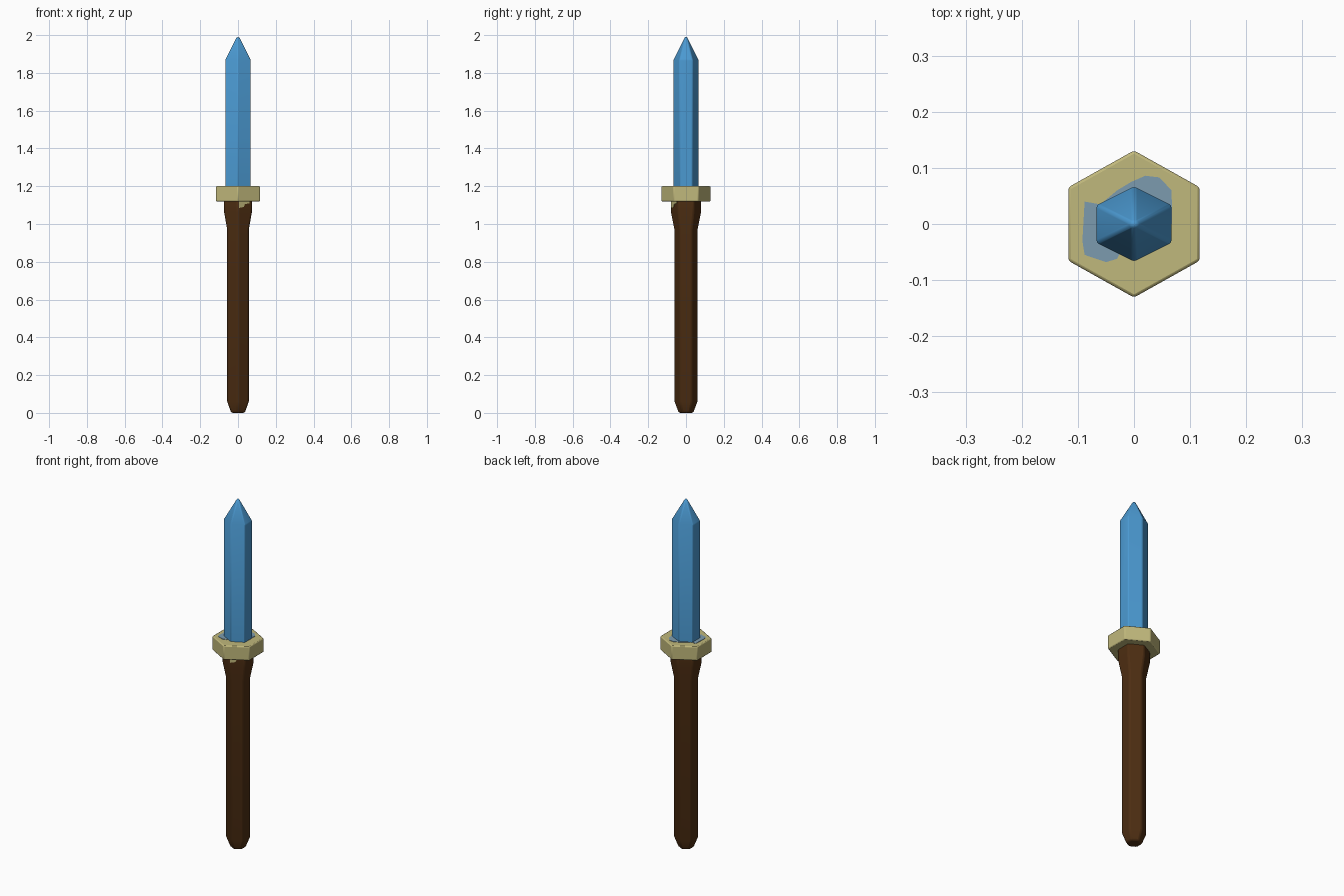
import bpy, bmesh, math

cube = bpy.data.objects.get("Cube")
if cube:
    bpy.data.objects.remove(cube, do_unlink=True)


def material(name, rgb):
    m = bpy.data.materials.new(name)
    m.use_nodes = True
    m.diffuse_color = (*rgb, 1)
    m.node_tree.nodes["Principled BSDF"].inputs["Base Color"].default_value = (*rgb, 1)
    return m


blue = material("blade blue", (0.07, 0.32, 0.64))
khaki = material("guard khaki", (0.53, 0.48, 0.20))
brown = material("grip brown", (0.075, 0.027, 0.006))
stain = material("pale blue stain", (0.20, 0.33, 0.43))


def finish(name, bm, mat, bevel=0):
    bmesh.ops.recalc_face_normals(bm, faces=bm.faces[:])
    mesh = bpy.data.meshes.new(name)
    bm.to_mesh(mesh)
    bm.free()
    mesh.materials.append(mat)
    obj = bpy.data.objects.new(name, mesh)
    bpy.context.collection.objects.link(obj)
    if bevel:
        mod = obj.modifiers.new("soft edges", 'BEVEL')
        mod.width = bevel
        mod.segments = 2
        mod.limit_method = 'ANGLE'
        mod.angle_limit = math.radians(25)
    bpy.ops.object.select_all(action='DESELECT')
    obj.select_set(True)
    bpy.context.view_layer.objects.active = obj
    bpy.ops.object.shade_smooth_by_angle(angle=math.radians(30))
    return obj


def hex_prism(name, profile, mat, bevel, tip=None):
    """Stack six-sided rings (z, half width, half depth), points facing front and back."""
    bm = bmesh.new()
    rings = []
    for z, rx, ry in profile:
        outline = [(0, -ry), (rx, -ry / 2), (rx, ry / 2), (0, ry), (-rx, ry / 2), (-rx, -ry / 2)]
        rings.append([bm.verts.new((x, y, z)) for x, y in outline])
    for low, high in zip(rings, rings[1:]):
        for i in range(6):
            j = (i + 1) % 6
            bm.faces.new((low[i], low[j], high[j], high[i]))
    bm.faces.new(rings[0][::-1])
    if tip:
        apex = bm.verts.new((0, 0, tip))
        for i in range(6):
            bm.faces.new((rings[-1][i], rings[-1][(i + 1) % 6], apex))
    else:
        bm.faces.new(rings[-1])
    return finish(name, bm, mat, bevel)


def plate(name, points, offset, mat):
    """Thin flat patch pushed out along an offset."""
    bm = bmesh.new()
    face = bm.faces.new([bm.verts.new(p) for p in points])
    top = bmesh.ops.extrude_face_region(bm, geom=[face])
    verts = [g for g in top["geom"] if isinstance(g, bmesh.types.BMVert)]
    bmesh.ops.translate(bm, verts=verts, vec=offset)
    return finish(name, bm, mat)


# Grip with tapered pommel and flared collar
hex_prism("grip", [(0, 0.036, 0.04), (0.06, 0.057, 0.063), (0.97, 0.057, 0.063),
                   (1.06, 0.073, 0.081), (1.13, 0.073, 0.081)], brown, 0.008)

# Guard
hex_prism("guard", [(1.12, 0.117, 0.131), (1.2, 0.117, 0.131)], khaki, 0.005)

# Blade with pointed end
hex_prism("blade", [(1.18, 0.067, 0.067), (1.87, 0.067, 0.067)], blue, 0.005, tip=2.003)

# Pale stain around the blade root
outline = [(-0.088, 0.04), (-0.092, -0.03), (-0.088, -0.055), (-0.05, -0.068), (-0.03, -0.062),
           (0, 0), (0.068, 0), (0.067, 0.06), (0.045, 0.083), (0.02, 0.086),
           (-0.005, 0.075), (-0.03, 0.06), (-0.06, 0.035)]
plate("guard_stain", [(x, y, 1.199) for x, y in outline], (0, 0, 0.003), stain)

# Khaki smudge under the guard on the grip collar
smudge = [(0.005, 1.125), (0.005, 1.085), (0.03, 1.09), (0.035, 1.105), (0.06, 1.11), (0.06, 1.125)]
plate("grip_smudge", [(x, -0.081 + x * 0.555, z) for x, z in smudge],
      (0.001, -0.002, 0), khaki)
